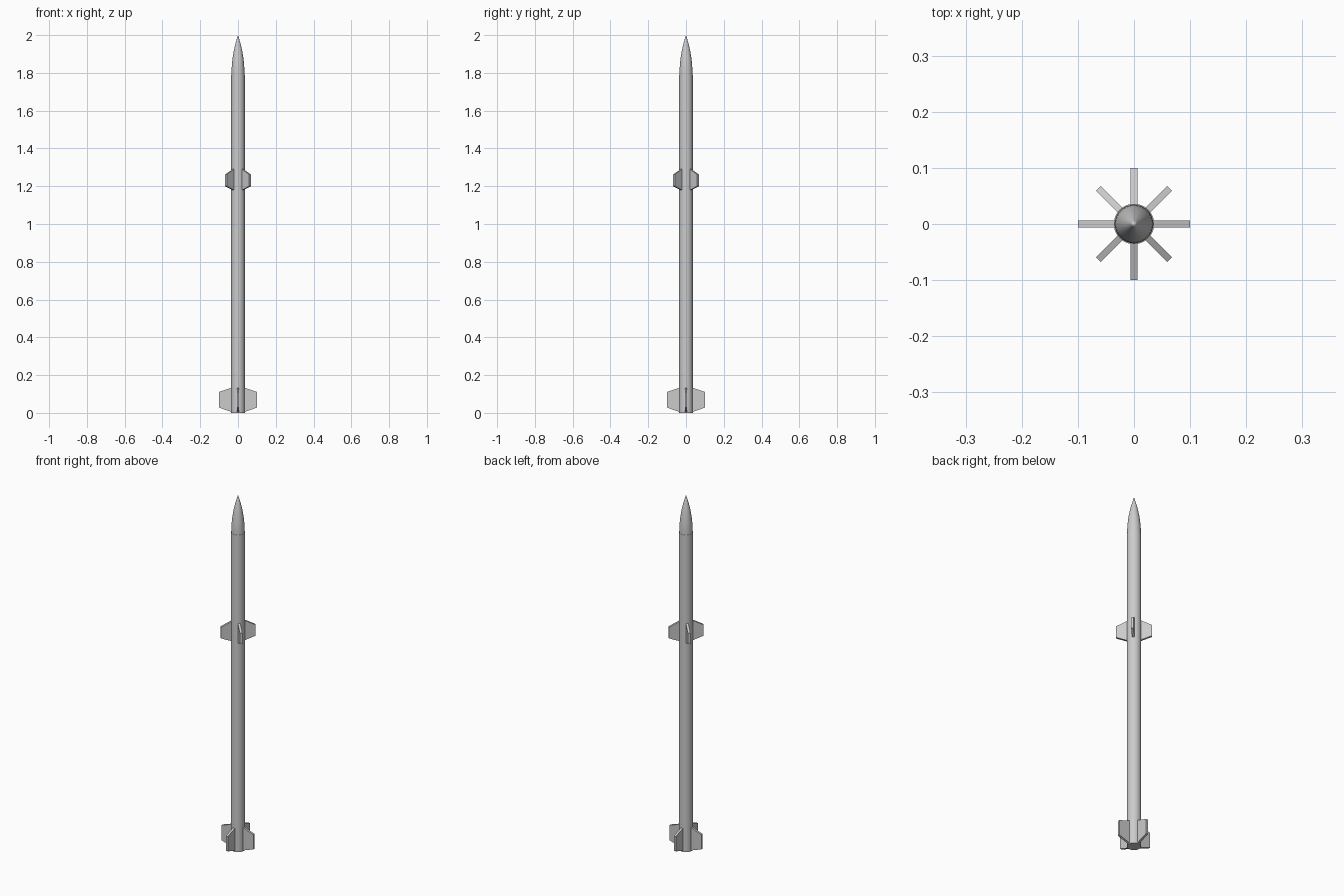
import bpy, bmesh, math
from mathutils import Matrix

if "Cube" in bpy.data.objects:
    bpy.data.objects.remove(bpy.data.objects["Cube"])

BODY_R = 0.036
NOSE_R = 0.0345
NOSE_Z = 1.79
SIDES = 32


def finish(name, bm, smooth=False):
    bmesh.ops.recalc_face_normals(bm, faces=bm.faces)
    mesh = bpy.data.meshes.new(name)
    bm.to_mesh(mesh)
    bm.free()
    obj = bpy.data.objects.new(name, mesh)
    bpy.context.collection.objects.link(obj)
    if smooth:
        bpy.ops.object.select_all(action='DESELECT')
        obj.select_set(True)
        bpy.context.view_layer.objects.active = obj
        bpy.ops.object.shade_smooth_by_angle(angle=math.radians(35))
    return obj


def lathe(name, profile):
    """Spin (radius, z) points around the z axis."""
    bm = bmesh.new()
    verts = [bm.verts.new((r, 0, z)) for r, z in profile]
    edges = [bm.edges.new(pair) for pair in zip(verts, verts[1:])]
    bmesh.ops.spin(bm, geom=verts + edges, cent=(0, 0, 0), axis=(0, 0, 1),
                   angle=2 * math.pi, steps=SIDES)
    bmesh.ops.remove_doubles(bm, verts=bm.verts, dist=1e-5)
    return finish(name, bm, True)


def fin(name, outline, thickness, angle):
    """Extrude a (radius, z) outline and turn it around the body."""
    bm = bmesh.new()
    face = bm.faces.new([bm.verts.new((r, -thickness / 2, z)) for r, z in outline])
    ext = bmesh.ops.extrude_face_region(bm, geom=[face])
    moved = [v for v in ext["geom"] if isinstance(v, bmesh.types.BMVert)]
    bmesh.ops.translate(bm, verts=moved, vec=(0, thickness, 0))
    bm.transform(Matrix.Rotation(angle, 4, 'Z'))
    return finish(name, bm)


# Straight tube with closed ends
lathe("body_tube", [(0, 0), (BODY_R, 0), (BODY_R, NOSE_Z), (0, NOSE_Z)])

# Pointed ogive nose
length = 2.0 - NOSE_Z
rho = (NOSE_R ** 2 + length ** 2) / (2 * NOSE_R)
steps = 12
nose = [(0, NOSE_Z)]
for i in range(steps):
    h = length * i / steps
    nose.append((math.sqrt(rho ** 2 - h ** 2) + NOSE_R - rho, NOSE_Z + h))
lathe("nose_cone", nose + [(0, 2.0)])

# Four tail fins on the axes, four mid fins on the diagonals
tail = [(0.03, 0.005), (0.036, 0.005), (0.1, 0.028), (0.1, 0.111), (0.036, 0.133), (0.03, 0.133)]
mid = [(0.03, 1.18), (0.036, 1.18), (0.09, 1.20), (0.09, 1.262), (0.036, 1.29), (0.03, 1.29)]
for i in range(4):
    turn = i * math.pi / 2
    fin(f"tail_fin_{i + 1}", tail, 0.0125, turn)
    fin(f"mid_fin_{i + 1}", mid, 0.0125, turn + math.pi / 4)
